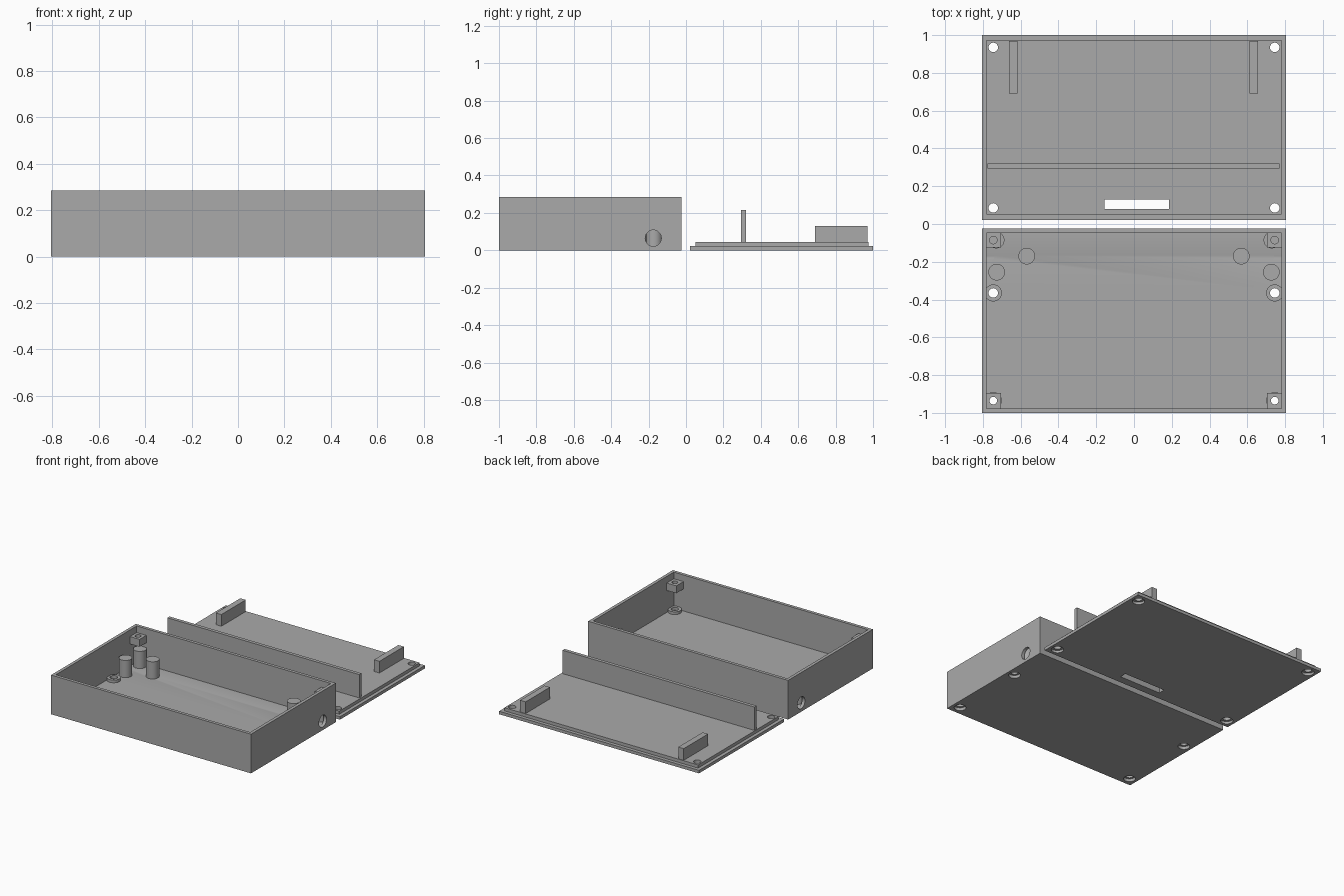
import bpy, math

default = bpy.data.objects.get("Cube")
if default:
    bpy.data.objects.remove(default, do_unlink=True)

grey = bpy.data.materials.new("plain grey")
grey.use_nodes = True
GREY = (0.4, 0.4, 0.4, 1)
grey.diffuse_color = GREY
grey.node_tree.nodes["Principled BSDF"].inputs["Base Color"].default_value = GREY


def finish(name):
    ob = bpy.context.object
    ob.name = name
    ob.data.materials.append(grey)
    return ob


def block(name, x, y, z):
    """Box given by its (low, high) ranges."""
    bpy.ops.mesh.primitive_cube_add(size=1, location=[sum(r) / 2 for r in (x, y, z)])
    ob = finish(name)
    ob.scale = [r[1] - r[0] for r in (x, y, z)]
    bpy.ops.object.transform_apply(location=False, rotation=False, scale=True)
    return ob


def post(name, x, y, z, radius, sideways=False):
    """Upright cylinder over range z, or one along x over range x."""
    if sideways:
        length, loc, rot = x[1] - x[0], (sum(x) / 2, y, z), (0, math.pi / 2, 0)
    else:
        length, loc, rot = z[1] - z[0], (x, y, sum(z) / 2), (0, 0, 0)
    bpy.ops.mesh.primitive_cylinder_add(vertices=40, radius=radius, depth=length,
                                        location=loc, rotation=rot)
    return finish(name)


def cut(ob, cutters):
    """Subtract the cutters from the object, then discard them."""
    bpy.context.view_layer.objects.active = ob
    for c in cutters:
        mod = ob.modifiers.new("cut", 'BOOLEAN')
        mod.operation, mod.solver, mod.object = 'DIFFERENCE', 'EXACT', c
        bpy.ops.object.modifier_apply(modifier=mod.name)
        bpy.data.objects.remove(c, do_unlink=True)


def screw_hole(x, y):
    """Shaft plus the wider recess for the screw head underneath."""
    return [post("cutter", x, y, (-0.1, 0.1), 0.025),
            post("cutter", x, y, (-0.1, 0.022), 0.04)]


SCREW_X = 0.745
SIDES = (("left", 1), ("right", -1))

# Open case
case = block("case", (-0.805, 0.805), (-1, -0.025), (0, 0.285))
cut(case, [block("cutter", (-0.782, 0.782), (-0.977, -0.048), (0.023, 0.5))])
for side, s in SIDES:
    cut(case, [post("cutter", (s * 0.8 - 0.06, s * 0.8 + 0.06), -0.175, 0.065, 0.043, True)])
    for y in (-0.365, -0.935):
        cut(case, screw_hole(s * SCREW_X, y))

# Lid plate with its raised locating panel
plate = block("lid_plate", (-0.805, 0.805), (0.022, 1), (0, 0.022))
panel = block("lid_panel", (-0.78, 0.78), (0.05, 0.975), (0.021, 0.045))
for ob in (plate, panel):
    cut(ob, [block("cutter", (-0.155, 0.185), (0.08, 0.13), (-0.1, 0.1))])
    for side, s in SIDES:
        for y in (0.085, 0.935):
            cut(ob, [post("cutter", s * SCREW_X, y, (-0.1, 0.1), 0.025)])
for side, s in SIDES:
    for y in (0.085, 0.935):
        cut(plate, [post("cutter", s * SCREW_X, y, (-0.1, 0.018), 0.042)])

# Upright divider and two ribs on the lid
block("lid_divider", (-0.775, 0.77), (0.295, 0.32), (0.04, 0.215))
for side, x in (("left", 0.634), ("right", -0.639)):
    block(side + "_lid_rib", (x - 0.022, x + 0.022), (0.69, 0.97), (0.04, 0.13))

for side, s in SIDES:
    # Low bosses around the floor screws
    for place, y in (("middle", -0.365), ("front", -0.935)):
        boss = post(f"{side}_{place}_boss", s * SCREW_X, y, (0.0225, 0.043), 0.045)
        cut(boss, [post("cutter", s * SCREW_X, y, (-0.1, 0.1), 0.025)])

    # Corner blocks below the rim that take the lid screws
    for place, y, span in (("front", -0.935, (-0.98, -0.895)),
                           ("back", -0.085, (-0.125, -0.045))):
        corner = block(f"{side}_{place}_corner_block",
                       sorted((s * 0.705, s * 0.785)), span, (0.183, 0.237))
        cut(corner, [post("cutter", s * SCREW_X, y, (0.1, 0.3), 0.02)])

    # Three cable pegs beside each side opening
    for place, x, y in (("back", 0.73, -0.085), ("front", 0.727, -0.255),
                        ("inner", 0.568, -0.17)):
        post(f"{side}_{place}_cable_peg", s * x, y, (0.02, 0.148), 0.044)

# Smooth round walls, crisp edges
bpy.ops.object.select_all(action='DESELECT')
for ob in bpy.context.scene.objects:
    if ob.type == 'MESH' and grey.name in ob.data.materials:
        ob.select_set(True)
        bpy.context.view_layer.objects.active = ob
bpy.ops.object.shade_smooth_by_angle(angle=math.radians(30))
